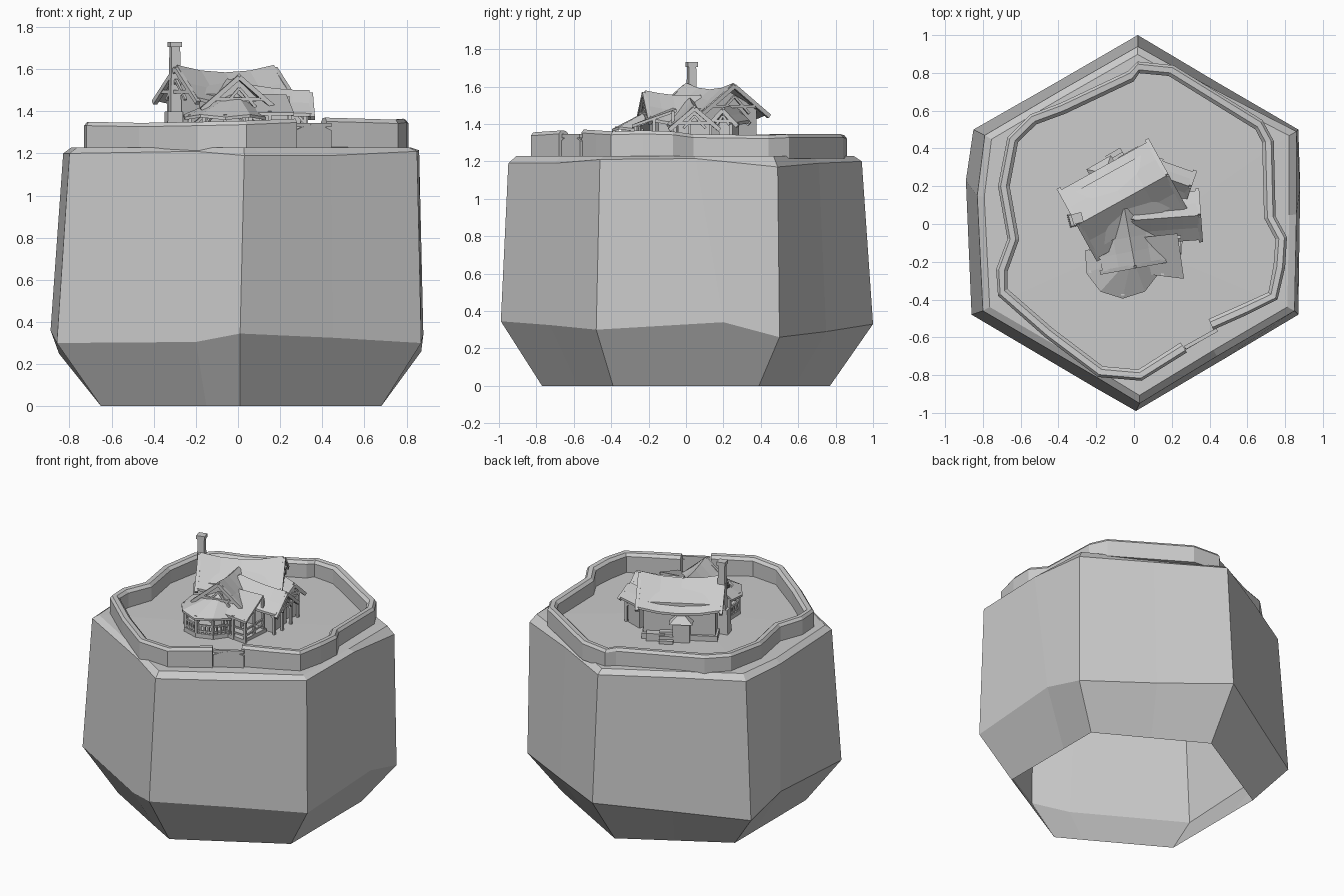
import bpy, bmesh, math
from mathutils import Vector, Matrix

if "Cube" in bpy.data.objects:
    bpy.data.objects.remove(bpy.data.objects["Cube"])

G = 1.235  # level of the plateau


def make(name, verts, faces):
    me = bpy.data.meshes.new(name)
    me.from_pydata([tuple(v) for v in verts], [], faces)
    ob = bpy.data.objects.new(name, me)
    bpy.context.collection.objects.link(ob)
    return ob


def fix(ob):
    bm = bmesh.new()
    bm.from_mesh(ob.data)
    bmesh.ops.recalc_face_normals(bm, faces=bm.faces)
    bm.to_mesh(ob.data)
    bm.free()
    return ob


def loft(name, sections):
    """Skin closed profiles one after another and cap both ends."""
    n = len(sections[0])
    v = [p for s in sections for p in s]
    f = [(i*n+j, i*n+(j+1) % n, (i+1)*n+(j+1) % n, (i+1)*n+j)
         for i in range(len(sections)-1) for j in range(n)]
    f += [tuple(range(n)), tuple(range(len(v)-n, len(v)))]
    return fix(make(name, v, f))


def box(name, x, y, z0, z1, sx, sy, rot=0, taper=1):
    m = Matrix.Rotation(math.radians(rot), 4, 'Z')
    def ring(k, z):
        return [m @ Vector((a*sx*k/2, b*sy*k/2, 0)) + Vector((x, y, z))
                for a, b in ((-1, -1), (1, -1), (1, 1), (-1, 1))]
    return loft(name, [ring(1, z0), ring(taper, z1)])


def beam(name, p, q, w=.014):
    p, q = Vector(p), Vector(q)
    d = (q-p).normalized()
    s = d.cross(Vector((0, 0, 1)))
    s = s.normalized() if s.length > .01 else Vector((1, 0, 0))
    u = s.cross(d)
    offs = [(-s-u)*w/2, (s-u)*w/2, (s+u)*w/2, (u-s)*w/2]
    return loft(name, [[p+o for o in offs], [q+o for o in offs]])


def gable(name, a, b, half, drop, sag=0, wall=0, inset=.035, t=.016):
    """Sagging gable roof from ridge point a to b, with walls, bargeboards and braces."""
    a, b = Vector(a), Vector(b)
    d = Vector((b.x-a.x, b.y-a.y, 0)).normalized()
    s = Vector((-d.y, d.x, 0))
    Z = Vector((0, 0, 1))
    secs = []
    for i in range(5):
        k = i/4
        c = a.lerp(b, k) - Z*sag*4*k*(1-k)
        secs.append([c+s*u*half-Z*w for u, w in
                     ((-1, drop), (-.5, drop*.55), (0, 0), (.5, drop*.55), (1, drop),
                      (1, drop+t), (.5, drop*.55+t), (0, t), (-.5, drop*.55+t), (-1, drop+t))])
    loft(name+"_roof", secs)
    if wall:
        hw = half-.045
        def end(c):
            e = c.z-drop*hw/half-t
            return [Vector((c.x, c.y, 0))+s*u*hw+Z*z for u, z in
                    ((-1, G-.01), (1, G-.01), (1, e), (0, c.z-t-sag), (-1, e))]
        loft(name+"_walls", [end(a+d*inset), end(b-d*inset)])
    for c, q in ((a, -1), (b, 1)):
        o = c+d*q*.004-Z*.018
        for sg in (-1, 1):
            beam(name+"_bargeboard", o, o+s*sg*half*1.04-Z*drop*1.04, .022)
            beam(name+"_brace", o-Z*drop*.35, o+s*sg*half*.45-Z*drop*.95, .013)
        beam(name+"_tie_beam", o-s*half*.7-Z*drop*.7, o+s*half*.7-Z*drop*.7, .016)


# rock body: hexagonal shell, open underneath
low = [(.01, -.99, .345), (.45, -.73, .325), (.87, -.48, .30), (.88, .2, .34), (.87, .5, .26), (.44, .75, .29),
       (.02, 1, .33), (-.42, .745, .29), (-.85, .5, .25), (-.89, .23, .36), (-.86, -.48, .30), (-.2, -.87, .305)]
high = [(.03, -.95, 1.19), (.44, -.70, 1.19), (.85, -.46, 1.21), (.86, .05, 1.215), (.86, .49, 1.17), (.43, .71, 1.19),
        (.02, .94, 1.20), (-.4, .70, 1.2), (-.79, .47, 1.19), (-.83, .15, 1.2), (-.80, -.46, 1.2), (-.2, -.81, 1.21)]
foot = [(.01, -.77), (.345, -.58), (.68, -.39), (.68, .12), (.68, .39), (.345, .58),
        (.01, .77), (-.32, .58), (-.65, .39), (-.65, .18), (-.65, -.39), (-.15, -.68)]
rings = [[(x, y, 0) for x, y in foot], low, high, [(x*.955, y*.955, 1.228) for x, y, z in high]]
v = [p for r in rings for p in r] + [(0, -.1, G+.005)]
f = [(r*12+i, r*12+(i+1) % 12, r*12+12+(i+1) % 12, r*12+12+i) for r in range(3) for i in range(12)]
f += [(36+i, 36+(i+1) % 12, 48) for i in range(12)]
make("rock_base", v, f)

# boundary wall around the plateau, open at the gate
path = [(.42, -.56, 1.37), (.60, -.48, 1.365), (.76, -.40, 1.36), (.80, -.23, 1.365), (.81, -.07, 1.36),
        (.75, .04, 1.345), (.74, .44, 1.34), (.68, .55, 1.345), (.21, .84, 1.345), (.02, .86, 1.34),
        (-.03, .81, 1.345), (-.39, .64, 1.34), (-.55, .58, 1.345), (-.67, .46, 1.345), (-.72, .2, 1.34),
        (-.67, -.08, 1.345), (-.73, -.24, 1.35), (-.72, -.38, 1.35), (-.47, -.60, 1.345), (-.19, -.81, 1.35),
        (.04, -.83, 1.355), (.28, -.68, 1.365)]
secs = []
for i, (x, y, z) in enumerate(path):
    p, q = path[max(i-1, 0)], path[min(i+1, len(path)-1)]
    n = Vector((-(q[1]-p[1]), q[0]-p[0], 0)).normalized()
    secs.append([Vector((x, y, h))+n*o for o, h in
                 ((0, 1.215), (0, z-.018), (.014, z), (.044, z-.002), (.062, z-.02), (.062, 1.215))])
loft("boundary_wall", secs)

# gate panel with an arched top
g0, g1 = Vector((.27, -.66, 0)), Vector((.44, -.56, 0))
gn = Vector((.5, -.86, 0))*.008
secs = []
for i in range(7):
    k = i/6
    c, h = g0.lerp(g1, k), 1.31+.028*math.sin(math.pi*k)
    secs.append([c-gn+Vector((0, 0, 1.215)), c+gn+Vector((0, 0, 1.215)),
                 c+gn+Vector((0, 0, h)), c-gn+Vector((0, 0, h))])
loft("gate", secs)
beam("gate_lintel", (.27, -.655, 1.335), (.44, -.56, 1.335), .02)

# house: main hall, front wing, side wing
gable("hall", (-.29, 0, 1.62), (.17, .255, 1.62), .205, .155, .035, 1)
gable("front_wing", (-.05, .08, 1.555), (.005, -.22, 1.58), .175, .15, .012, 1, .05)
gable("side_wing", (0, .02, 1.54), (.34, .045, 1.5), .13, .11, .01, 1, .05)
gable("rear_dormer", (.12, .26, 1.5), (.29, .20, 1.49), .08, .08, 0, 1, .03)

# chimney with cap
box("chimney", -.30, .03, G, 1.71, .058, .055, 15, .72)
box("chimney_cap", -.30, .03, 1.705, 1.73, .056, .054, 15)
box("chimney_foot", -.305, .025, G, 1.40, .085, .07, 15, .85)

# front porch: deck, faceted skirt roof, posts and railings
C = Vector((-.06, -.19, 0))
angs = [math.radians(a) for a in (165, 200, 235, 270, 305, 340)]
def at(a, r, z):
    return C+Vector((math.cos(a)*r, math.sin(a)*r, z))
loft("porch_deck", [[at(a, .19, z) for a in angs] for z in (G-.01, G+.03)])
apex, n = Vector((-.01, -.17, 1.49)), len(angs)
for i in range(n-1):
    a, b = angs[i], angs[i+1]
    top = [apex, at(a, .205, 1.385-.012*(i % 2)), at(b, .205, 1.385-.012*(1-i % 2))]
    dz = Vector((0, 0, .014))
    loft("porch_roof_panel", [[p-dz for p in top], top])
    for z in (G+.045, G+.085):
        beam("porch_rail", at(a, .18, z), at(b, .18, z), .012)
    for k in (.25, .5, .75):
        m = at(a, .18, 0).lerp(at(b, .18, 0), k)
        beam("porch_baluster", m+Vector((0, 0, G+.02)), m+Vector((0, 0, G+.085)), .01)
for a in angs:
    beam("porch_post", at(a, .18, G-.01), at(a, .18, 1.385), .017)
    beam("porch_post_brace", at(a, .18, 1.32), at(a, .12, 1.37), .012)

# side porch: lean-to roof on posts
top = [Vector(p) for p in ((.05, -.07, 1.485), (.23, -.05, 1.48), (.265, -.29, 1.395), (.02, -.26, 1.395))]
loft("side_porch_roof", [[p-Vector((0, 0, .016)) for p in top], top])
box("side_porch_deck", .15, -.16, G-.01, G+.025, .20, .22, -5)
for x, y in ((.06, -.25), (.15, -.265), (.245, -.27), (.24, -.17), (.24, -.07)):
    beam("side_porch_post", (x, y, G-.01), (x, y, 1.40+(y+.27)*.35), .016)
for z in (G+.05, G+.09):
    beam("side_porch_rail", (.245, -.27, z), (.24, -.07, z), .011)
    beam("side_porch_rail", (.15, -.265, z), (.245, -.27, z), .011)
# posts under the side wing
for x, y in ((.32, -.06), (.325, .02), (.315, .13), (.29, .24)):
    beam("wing_post", (x, y, G-.01), (x, y, 1.40), .016)
    beam("wing_post_brace", (x, y, 1.34), (x-.05, y, 1.40), .012)

# rear bay with a hipped cap, and steps
box("rear_bay", -.155, .27, G-.01, 1.37, .11, .09, 30)
box("rear_bay_roof", -.155, .27, 1.365, 1.425, .15, .13, 30, .08)
for i in range(3):
    box("rear_step", -.10+.013*i, .36-.022*i, G-.01, G+.02+.02*i, .09, .05, 30)
box("rear_bench", -.02, .36, G-.01, G+.05, .12, .05, 30)
# stone footing under the hall
box("hall_footing", -.06, .125, G-.01, G+.035, .48, .36, 29)
